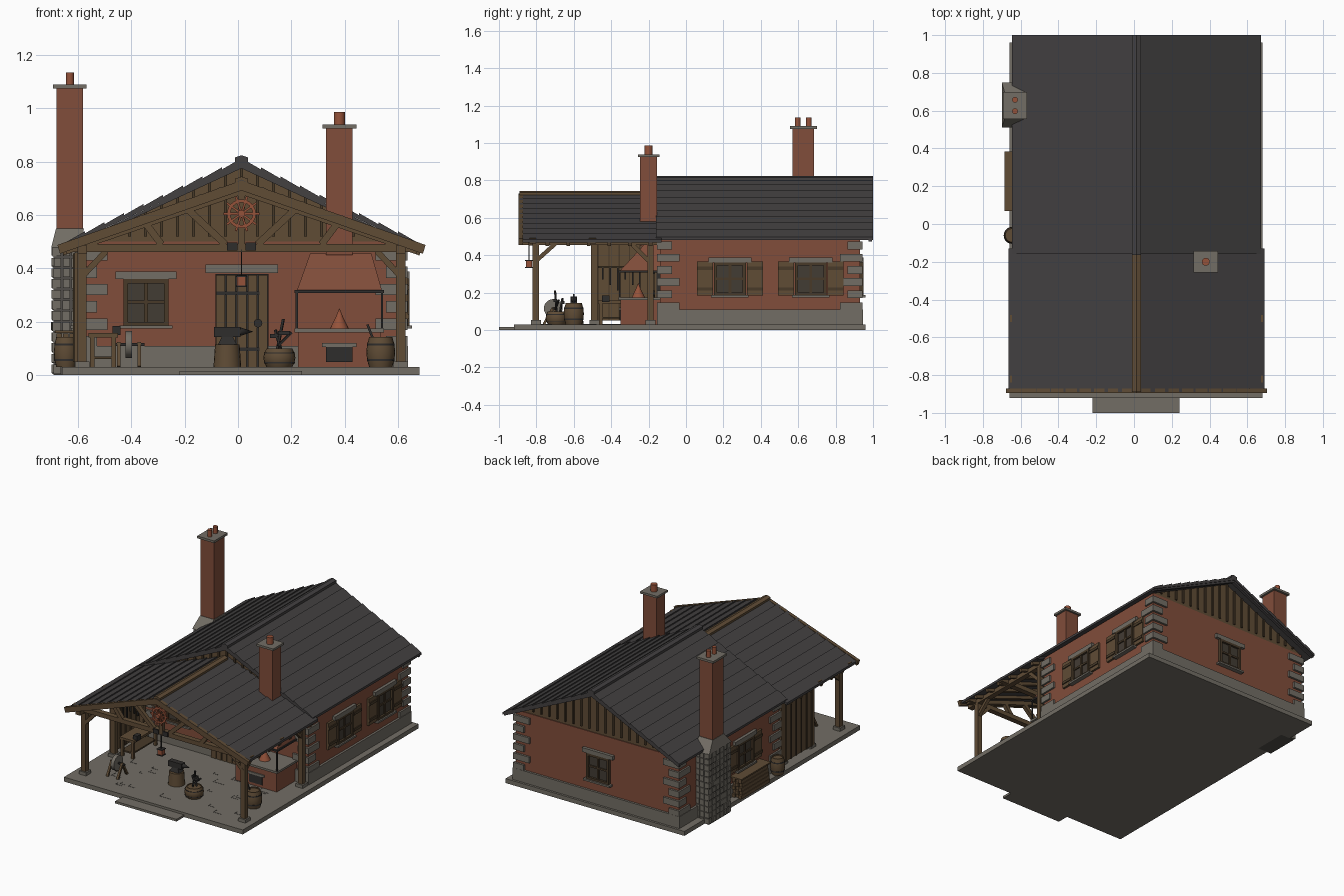
import bpy, bmesh, random
from math import pi, cos, sin, radians
from mathutils import Vector

random.seed(4)
if "Cube" in bpy.data.objects:
    bpy.data.objects.remove(bpy.data.objects["Cube"], do_unlink=True)


def material(name, rgb):
    m = bpy.data.materials.new(name)
    m.use_nodes = True
    m.diffuse_color = (*rgb, 1)
    m.node_tree.nodes["Principled BSDF"].inputs["Base Color"].default_value = (*rgb, 1)
    return m


brick = material("red brick", (.22, .075, .043))
stone = material("grey stone", (.17, .155, .13))
joint = material("dark stone", (.08, .073, .065))
slate = material("dark slate", (.056, .052, .053))
wood = material("brown wood", (.115, .072, .036))
dark_wood = material("dark wood", (.065, .042, .022))
iron = material("black iron", (.028, .026, .025))
glass = material("dim glass", (.055, .045, .034))
copper = material("copper", (.3, .085, .042))

MID = .013                      # x of both ridges
BACK, FRONT = .93, -.14         # main walls
HALF = .61


def finish(name, bm, mat, loc=(0, 0, 0), rot=(0, 0, 0), smooth=False):
    bmesh.ops.recalc_face_normals(bm, faces=bm.faces)
    me = bpy.data.meshes.new(name)
    bm.to_mesh(me)
    bm.free()
    me.materials.append(mat)
    if smooth:
        me.shade_smooth()
        me.set_sharp_from_angle(angle=radians(35))
    ob = bpy.data.objects.new(name, me)
    ob.location, ob.rotation_euler = loc, rot
    bpy.context.collection.objects.link(ob)
    return ob


def boxes(name, mat, items, loc=(0, 0, 0), turn=0):
    """Boxes given as (x0, x1, y0, y1, z0, z1), joined in one object."""
    bm = bmesh.new()
    for x0, x1, y0, y1, z0, z1 in items:
        cube = bmesh.ops.create_cube(bm, size=1)["verts"]
        for v in cube:
            v.co = (x1 if v.co.x > 0 else x0, y1 if v.co.y > 0 else y0, z1 if v.co.z > 0 else z0)
    return finish(name, bm, mat, loc, (0, 0, turn))


def taper(name, mat, low, z0, high, z1):
    """Block between two rectangles (x0, x1, y0, y1)."""
    bm = bmesh.new()
    for r, z in ((low, z0), (high, z1)):
        for x in r[:2]:
            for y in r[2:]:
                bm.verts.new((x, y, z))
    bmesh.ops.convex_hull(bm, input=bm.verts)
    return finish(name, bm, mat)


def prism(name, mat, pts, y0, y1):
    """Extrude an x-z outline (x measured from the ridge) along y."""
    bm = bmesh.new()
    face = bm.faces.new([bm.verts.new((MID + x, y0, z)) for x, z in pts])
    ext = bmesh.ops.extrude_face_region(bm, geom=[face])["geom"]
    bmesh.ops.translate(bm, vec=(0, y1 - y0, 0), verts=[g for g in ext if isinstance(g, bmesh.types.BMVert)])
    return finish(name, bm, mat)


def beams(name, mat, pairs, w):
    bm = bmesh.new()
    for p, q in pairs:
        p, q = Vector(p), Vector(q)
        d = q - p
        turn = d.to_track_quat('Z', 'Y')
        for v in bmesh.ops.create_cube(bm, size=1)["verts"]:
            v.co = (p + q) / 2 + turn @ Vector((v.co.x * w, v.co.y * w, v.co.z * d.length))
    return finish(name, bm, mat)


def lathe(name, mat, profile, loc, rot=(0, 0, 0), steps=20):
    bm = bmesh.new()
    vs = [bm.verts.new((r, 0, z)) for r, z in profile]
    es = [bm.edges.new(e) for e in zip(vs, vs[1:])]
    bmesh.ops.spin(bm, geom=vs + es, axis=(0, 0, 1), cent=(0, 0, 0), steps=steps, angle=2 * pi)
    bmesh.ops.remove_doubles(bm, verts=bm.verts, dist=.0002)
    return finish(name, bm, mat, loc, rot, True)


def drum(name, mat, r, h, loc, rot=(0, 0, 0)):
    return lathe(name, mat, [(0, 0), (r, 0), (r, h), (0, h)], loc, rot)


def barrel(name, r, h, loc):
    lathe(name, wood, [(0, 0), (r * .8, 0), (r * .95, h * .25), (r, h * .5), (r * .95, h * .75),
                       (r * .8, h), (r * .7, h), (r * .7, h * .93), (0, h * .93)], loc)
    for k in (.2, .72):
        drum(name + "_hoop", iron, r * .97, h * .07, (loc[0], loc[1], loc[2] + h * k))


# Ground slab, step and cracks
boxes("ground_slab", stone, [(-.66, .68, -.92, .96, 0, .03)])
boxes("front_step", stone, [(-.22, .24, -1, -.9, 0, .015)])
cracks = []
for i in range(26):
    x, y, s = random.uniform(-.5, .5), random.uniform(-.86, -.3), random.uniform(.03, .09)
    cracks += [(x, x + s, y, y + .005, .03, .031), (x, x + .005, y, y + s * .6, .03, .031)]
boxes("paving_cracks", joint, cracks)

# Main house body
boxes("plinth", stone, [(MID - .625, MID + .625, FRONT - .015, BACK + .015, .03, .11)])
boxes("brick_walls", brick, [(MID - HALF, MID + HALF, FRONT, BACK, .03, .5)])
GABLE = [(-HALF, .5), (HALF, .5), (0, .79)]
prism("gable_wall", wood, GABLE, FRONT + .005, BACK - .005)
strips = []
for i in range(-9, 10):
    x, top = MID + i * .06, .785 - abs(i) * .0285
    strips += [(x - .006, x + .006, FRONT - .004, FRONT + .02, .52, top),
               (x - .006, x + .006, BACK - .02, BACK + .004, .52, top)]
boxes("gable_battens", dark_wood, strips)

# Corner stones, long and short in turn
quoins = []
for i in range(6):
    z, a, b = .105 + i * .065, *((.12, .08) if i % 2 else (.08, .12))
    for s in (-1, 1):
        x0, x1 = sorted((MID + s * .622, MID + s * (.622 - a)))
        quoins += [(x0, x1, FRONT - .014, FRONT - .014 + b, z, z + .042),
                   (x0, x1, BACK + .014 - b, BACK + .014, z, z + .042)]
boxes("corner_stones", stone, quoins)


# Roofs with overlapping courses, stepped towards the ridge
def roof(name, half, ridge, eave, y0, y1, courses=9, lift=.008, thick=.016):
    for s, side in ((-1, "right"), (1, "left")):
        pts = []
        for i in range(courses):
            for t, up in ((i, lift), (i + 1, 0)):
                pts.append((s * half * t / courses, ridge + (eave - ridge) * t / courses + up))
        pts += [(s * half, eave - thick), (0, ridge - thick)]
        prism(f"{name}_{side}", slate, pts, y0, y1)


roof("main_roof", .66, .805, .497, -.16, 1)
roof("porch_roof", .677, .725, .484, -.89, -.13)
cap = [(-.024, -.012), (-.024, .006), (0, .014), (.024, .006), (.024, -.012)]
prism("main_ridge_cap", slate, [(x, z + .81) for x, z in cap], -.165, 1)
prism("porch_ridge_cap", wood, [(x, z + .73) for x, z in cap], -.89, -.16)
for s in (-1, 1):
    prism("porch_bargeboard", wood, [(0, .73), (s * .69, .488), (s * .68, .455), (0, .692)], -.895, -.872)
    for y in (-.155, .975):
        prism("main_verge_board", slate, [(0, .79), (s * .655, .482), (s * .655, .472), (0, .775)], y, y + .02)

# Porch frame
POSTS = [(s * .597, y) for s in (-1, 1) for y in (-.803, -.19)] + [(-.597, -.49)]
boxes("porch_posts", wood, [(MID + x - .017, MID + x + .017, y - .017, y + .017, .04, .47) for x, y in POSTS])
boxes("post_stones", stone, [(MID + x - .027, MID + x + .027, y - .027, y + .027, .03, .052) for x, y in POSTS])
boxes("eave_beams", wood, [(MID + s * .597 - .018, MID + s * .597 + .018, -.88, -.15, .455, .485) for s in (-1, 1)])
boxes("tie_beams", wood, [(MID - .67, MID + .67, y - .018, y + .018, .462, .492) for y in (-.82, -.5)])
braces, rafters, truss = [], [], []
for s in (-1, 1):
    x = MID + s * .597
    braces += [((x, -.8, .37), (x, -.7, .46)), ((x, -.2, .37), (x, -.29, .46)),
               ((x, -.81, .37), (x - s * .09, -.81, .465))]
    truss += [((MID + s * .06, -.83, .49), (MID + s * .2, -.83, .62)),
              ((MID + s * .3, -.83, .49), (MID + s * .36, -.83, .57)),
              ((MID, -.83, .69), (MID + s * .66, -.83, .465))]
    for i in range(6):
        y = -.74 + i * .11
        rafters.append(((MID, y, .695), (MID + s * .67, y, .458)))
truss.append(((MID, -.83, .48), (MID, -.83, .7)))
beams("porch_braces", wood, braces, .022)
beams("porch_rafters", wood, rafters, .02)
beams("gable_truss", wood, truss, .026)
boxes("truss_brackets", iron, [(MID - .055, MID - .015, -.85, -.84, .467, .497),
                               (MID + .015, MID + .055, -.85, -.84, .467, .497)])

# Wheel sign and hanging lantern
HUB = Vector((MID, -.86, .605))
lathe("wheel_rim", copper, [(.042, -.006), (.054, -.006), (.054, .006), (.042, .006), (.042, -.006)],
      HUB, (pi / 2, 0, 0), 24)
drum("wheel_hub", copper, .014, .02, HUB, (pi / 2, 0, 0))
spokes = [Vector((cos(k * pi / 5), 0, sin(k * pi / 5))) for k in range(10)]
beams("wheel_spokes", copper, [(HUB, HUB + d * .068) for d in spokes], .008)
beams("lantern_chain", iron, [((MID, -.84, .37), (MID, -.84, .47))], .005)
boxes("lantern", copper, [(MID - .016, MID + .016, -.856, -.824, .335, .368)])
boxes("lantern_caps", iron, [(MID - .02, MID + .02, -.86, -.82, z, z + .006) for z in (.33, .368)])

# Plank wall beside the porch, with a tool rail
boxes("plank_wall", wood, [(-.612, -.594, -.5, -.15, .05, .46)])
boxes("plank_battens", dark_wood, [(-.618, -.588, -.47 + i * .055, -.464 + i * .055, .05, .455) for i in range(6)])
boxes("tool_rail", dark_wood, [(-.592, -.575, -.47, -.24, .33, .342)])
boxes("hanging_tools", iron, [(-.58, -.572, -.45 + i * .04, -.442 + i * .04, .33 - .03 * (2 + i % 3), .335)
                              for i in range(6)])


# Windows are built facing -y and then turned to their wall
def window(name, loc, turn, shutters):
    def part(label, mat, items):
        boxes(f"{name}_{label}", mat, items, loc, turn)
    part("pane", glass, [(-.08, .08, -.006, .01, .19, .355)])
    part("frame", dark_wood, [(-.085, -.068, -.02, .01, .185, .36), (.068, .085, -.02, .01, .185, .36),
                              (-.085, .085, -.02, .01, .344, .36), (-.085, .085, -.02, .01, .185, .2),
                              (-.007, .007, -.014, .01, .19, .355), (-.08, .08, -.014, .01, .268, .28)])
    part("lintel", stone, [(-.115, .115, -.02, .01, .36, .388)])
    part("sill", stone, [(-.1, .1, -.03, .01, .174, .186)])
    if shutters:
        part("shutters", wood, [(s * .133 - .043, s * .133 + .043, -.014, .01, .185, .365) for s in (-1, 1)])
        part("shutter_bars", dark_wood, [(s * .133 - .042, s * .133 + .042, -.02, .01, z, z + .018)
                                         for s in (-1, 1) for z in (.21, .32)])


window("front_window", (-.345, FRONT, 0), 0, False)
window("back_window", (0, BACK, 0), pi, False)
for y in (.235, .667):
    window("left_window", (MID + HALF, y, 0), pi / 2, True)
window("right_window", (MID - HALF, .235, 0), -pi / 2, True)

# Front door
boxes("door_back", iron, [(-.085, .115, -.158, FRONT, .03, .38)])
boxes("door_planks", wood, [(-.083 + i * .04, -.049 + i * .04, -.168, FRONT, .03, .375) for i in range(5)])
boxes("door_hinges", iron, [(-.08, .08, -.173, -.16, z, z + .014) for z in (.09, .3)])
boxes("door_lintel", stone, [(-.122, .15, -.175, FRONT, .382, .415)])
drum("door_ring", iron, .016, .01, (.075, -.166, .195), (pi / 2, 0, 0))

# Big side chimney on a rubble base
boxes("chimney_base", joint, [(-.692, -.59, .518, .742, 0, .48)])
rubble = []
for row in range(12):
    z = .002 + row * .04
    for c in range(6):
        y, j = .512 + c * .04, random.uniform(.002, .007)
        rubble.append((-.693 - j, -.68, y + j, y + .038, z + j, z + .038))
    for c in range(3):
        x, j = -.695 + c * .034, random.uniform(.001, .006)
        rubble += [(x + j, x + .032, .512, .53, z + j, z + .038), (x + j, x + .032, .73, .748, z + j, z + .038)]
boxes("chimney_rubble", stone, rubble)
taper("chimney_shoulder", stone, (-.7, -.58, .51, .75), .478, (-.682, -.578, .568, .688), .55)
boxes("side_chimney", brick, [(-.68, -.58, .57, .685, .54, 1.08)])
boxes("side_chimney_cap", stone, [(-.694, -.567, .555, .7, 1.075, 1.09)])
for y in (.598, .657):
    drum("side_chimney_pot", copper, .015, .05, (-.63, y, 1.085))

# Forge with hood and chimney
boxes("forge_base", brick, [(.225, .535, -.35, FRONT, .03, .162)])
boxes("forge_top", stone, [(.212, .547, -.362, FRONT, .16, .174)])
boxes("fire_door", iron, [(.33, .43, -.356, -.34, .05, .105)])
boxes("fire_lintel", stone, [(.315, .445, -.357, -.34, .105, .12)])
taper("forge_hood", brick, (.22, .54, -.355, FRONT), .315, (.27, .5, -.225, FRONT), .455)
boxes("hood_rim", iron, [(.212, .548, -.362, FRONT, .308, .319)])
boxes("hood_rods", iron, [(x, x + .008, -.358, -.35, .17, .31) for x in (.216, .536)])
boxes("forge_chimney", brick, [(.33, .43, -.247, -.155, .45, .93)])
boxes("forge_chimney_cap", stone, [(.316, .444, -.257, -.143, .925, .939)])
drum("forge_chimney_pot", copper, .021, .05, (.38, -.2, .936))
lathe("forge_fire", copper, [(0, 0), (.036, 0), (.012, .05), (0, .08)], (.38, -.255, .172))

# Barrels, quench tub and firewood
barrel("porch_barrel", .054, .113, (.535, -.6, .03))
barrel("side_barrel", .045, .113, (-.645, -.06, .03))
barrel("quench_tub", .06, .07, (.155, -.69, .03))
beams("tub_tools", iron, [((.14, -.69, .06), (.17, -.7, .21)), ((.17, -.68, .06), (.14, -.66, .17)),
                          ((.15, -.7, .11), (.2, -.68, .16)), ((.52, -.6, .1), (.485, -.6, .19))], .009)
boxes("tub_hammers", iron, [(.15, .195, -.708, -.69, .15, .165), (.12, .16, -.67, -.65, .14, .155)])
logs = [(-.68 + c * .024, .07 + r * .006, .03 + r * .026) for r in range(5) for c in range(3)]
boxes("firewood", wood, [(x, x + .021, y, .38 - c % 2 * .01, z, z + .023) for c, (x, y, z) in enumerate(logs)])
boxes("firewood_cover", wood, [(-.685, -.6, .07, .385, .158, .168)])

# Anvil on a stump
lathe("anvil_stump", wood, [(0, 0), (.052, 0), (.046, .085), (0, .085)], (-.04, -.6, .03))
taper("anvil_foot", iron, (-.075, -.005, -.625, -.575), .115, (-.06, -.02, -.615, -.585), .145)
boxes("anvil_top", iron, [(-.09, .01, -.618, -.582, .143, .18)])
lathe("anvil_horn", iron, [(0, 0), (.016, 0), (0, .05)], (.008, -.6, .163), (0, pi / 2, 0))

# Grindstone and workbench
drum("grindstone", stone, .05, .024, (-.422, -.71, .115), (0, pi / 2, 0))
beams("grindstone_frame", wood, [((x, y, .03), (x, -.71, .12)) for x in (-.447, -.37) for y in (-.76, -.66)], .014)
beams("grindstone_axle", iron, [((-.46, -.71, .115), (-.35, -.71, .115))], .01)
boxes("bench_top", wood, [(-.56, -.45, -.47, -.2, .142, .158)])
boxes("bench_legs", wood, [(x, x + .018, y, y + .018, .03, .145) for x in (-.555, -.475) for y in (-.465, -.225)])
boxes("bench_shelf", dark_wood, [(-.55, -.465, -.46, -.21, .06, .07)])
boxes("bench_vise", iron, [(-.47, -.44, -.45, -.41, .15, .185)])
